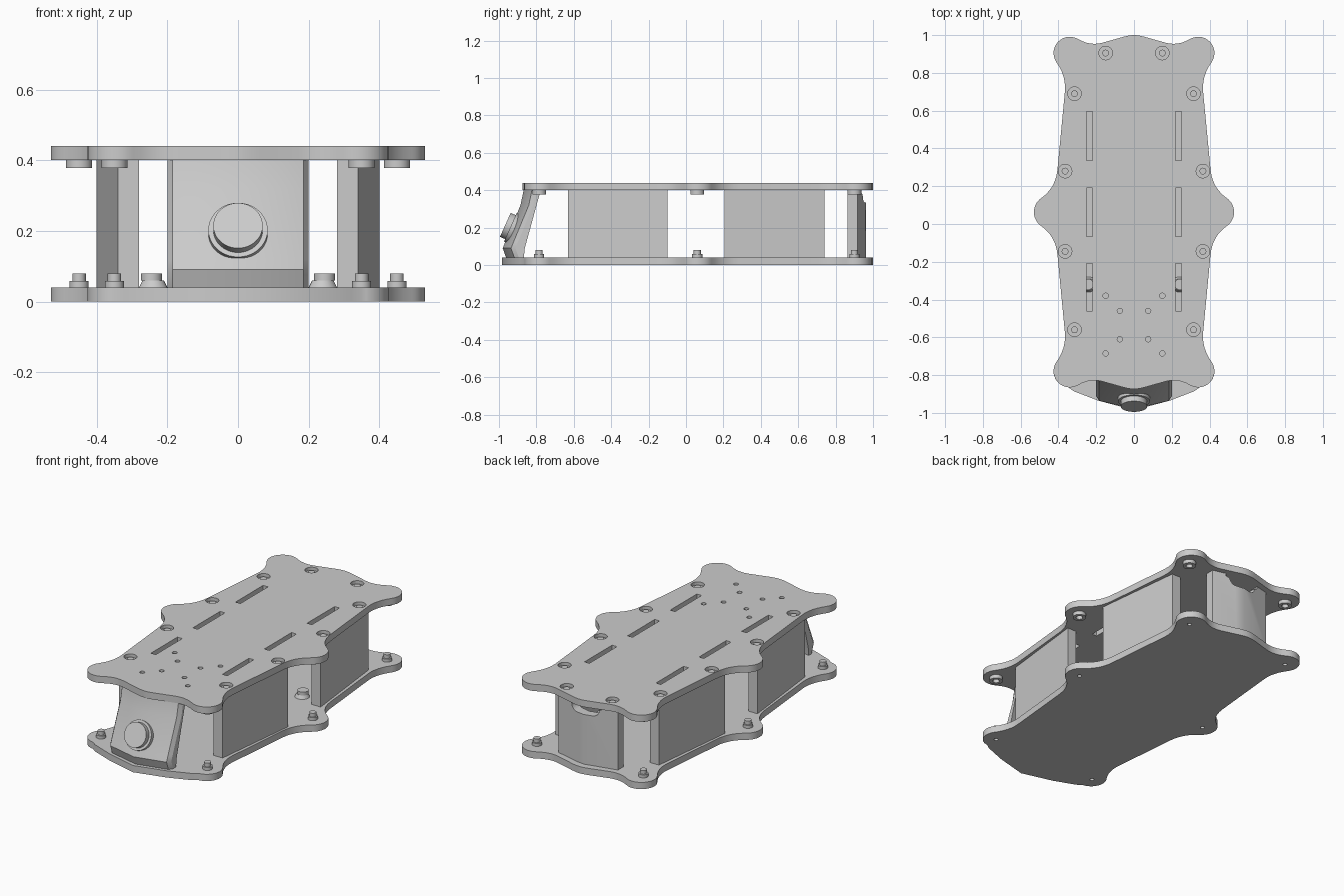
import bpy, bmesh
from math import sin, cos, radians
from mathutils import Vector, Matrix

cube = bpy.data.objects.get("Cube")
if cube:
    bpy.data.objects.remove(cube, do_unlink=True)

grey = bpy.data.materials.new("light_grey")
grey.use_nodes = True
GREY = (0.6, 0.6, 0.6, 1)
grey.diffuse_color = GREY
grey.node_tree.nodes["Principled BSDF"].inputs["Base Color"].default_value = GREY

MID = 0.063          # mirror line of the plates along y
T, Z1, H = 0.04, 0.40, 0.44


def finish(bm, name, smooth=True):
    bmesh.ops.recalc_face_normals(bm, faces=bm.faces)
    me = bpy.data.meshes.new(name)
    bm.to_mesh(me)
    bm.free()
    me.materials.append(grey)
    ob = bpy.data.objects.new(name, me)
    bpy.context.collection.objects.link(ob)
    if smooth:
        bpy.ops.object.select_all(action='DESELECT')
        ob.select_set(True)
        bpy.context.view_layer.objects.active = ob
        bpy.ops.object.shade_smooth_by_angle(angle=radians(30))
    return ob


def prism(bm, pts, z0, z1):
    face = bm.faces.new([bm.verts.new((x, y, z0)) for x, y in pts])
    top = bmesh.ops.extrude_face_region(bm, geom=[face])["geom"]
    bmesh.ops.translate(bm, vec=(0, 0, z1 - z0),
                        verts=[v for v in top if isinstance(v, bmesh.types.BMVert)])


def cyl(bm, x, y, z0, z1, r, r2=None, n=24):
    bmesh.ops.create_cone(bm, cap_ends=True, segments=n, radius1=r,
                          radius2=r if r2 is None else r2, depth=z1 - z0,
                          matrix=Matrix.Translation((x, y, (z0 + z1) / 2)))


def cut(ob, bm, name):
    cutter = finish(bm, name, False)
    cutter.hide_render = True
    mod = ob.modifiers.new("cut", 'BOOLEAN')
    mod.operation, mod.solver, mod.object = 'DIFFERENCE', 'EXACT', cutter
    bpy.context.view_layer.objects.active = ob
    bpy.ops.object.modifier_apply(modifier="cut")
    bpy.data.objects.remove(cutter, do_unlink=True)


def arc(cx, cy, r, a0, a1, n):
    angles = [radians(a0 + (a1 - a0) * i / n) for i in range(n + 1)]
    return [(cx + r * cos(a), cy + r * sin(a)) for a in angles]


def bend(p0, c, p1, n=6):
    p0, c, p1 = Vector(p0), Vector(c), Vector(p1)
    out = []
    for i in range(n + 1):
        t = i / n
        out.append(tuple(p0 * (1 - t) ** 2 + c * 2 * t * (1 - t) + p1 * t * t))
    return out


# Plate outline: one quarter, then mirrored
corner = arc(0.34, 0.905, 0.086, 120, -35, 14)
side = arc(0.44, MID, 0.09, 55, 0, 7)
flank = (bend(corner[-1], (0.358, 0.782), (0.366, 0.70))[1:]
         + bend((0.405, 0.29), (0.414, 0.191), side[0])[:-1] + side)
tip = bend((0, 1), (0.03, 1), (0.08, 0.984), 4)
quarter = tip + bend((0.17, 0.959), (0.233, 0.942), corner[0])[:-1] + corner + flank


def flip(pts):
    return [(x, 2 * MID - y) for x, y in reversed(pts)]


def whole(half):
    return half + [(-x, y) for x, y in reversed(half) if x > 0.001]


nose = [(0, -0.985), (0.19, -0.935), (0.32, -0.885)]
nose_lobe = arc(0.34, 2 * MID - 0.905, 0.086, -85, 35, 12)
top_half = quarter + flip(quarter)[1:]
bottom_half = quarter + flip(flank)[1:] + nose_lobe[::-1] + nose[::-1]

bm = bmesh.new()
prism(bm, whole(top_half), Z1, H)
top_plate = finish(bm, "top_plate")
bm = bmesh.new()
prism(bm, whole(bottom_half), 0, T)
bottom_plate = finish(bm, "bottom_plate")

LOBES = [(s * x, y) for s in (-1, 1) for x, y in ((0.35, 0.9), (0.45, 0.06), (0.35, -0.785))]
SCREWS = [(0.15, 0.905), (0.315, 0.69), (0.365, 0.28), (0.365, -0.145), (0.315, -0.56)]
MOUNTS = [(0.15, -0.38), (0.075, -0.46), (0.075, -0.61), (0.15, -0.685)]

# Openings in the top plate: cable slots, mounting holes, countersinks
bm = bmesh.new()
for s in (-1, 1):
    for y0, y1 in ((0.335, 0.595), (-0.065, 0.19), (-0.46, -0.21)):
        x0, x1 = s * 0.235 - 0.016, s * 0.235 + 0.016
        prism(bm, [(x0, y0), (x1, y0), (x1, y1), (x0, y1)], Z1 - 0.05, H + 0.05)
    for x, y in MOUNTS:
        cyl(bm, s * x, y, Z1 - 0.05, H + 0.05, 0.014, n=16)
    for x, y in SCREWS:
        cyl(bm, s * x, y, H - 0.02, H + 0.05, 0.036)
cut(top_plate, bm, "top_cutter")

# Small holes under the bottom plate
bm = bmesh.new()
for x, y in LOBES:
    cyl(bm, x, y, -0.05, 0.02, 0.012, n=12)
cut(bottom_plate, bm, "bottom_cutter")

# Screw heads inside the countersinks
bm = bmesh.new()
for s in (-1, 1):
    for x, y in SCREWS:
        cyl(bm, s * x, y, H - 0.021, H - 0.01, 0.018, n=16)
finish(bm, "countersunk_screws")

# Fasteners at the lobes: studs below, hollow nuts above
bm = bmesh.new()
for x, y in LOBES:
    cyl(bm, x, y, T - 0.005, 0.058, 0.027)
    cyl(bm, x, y, 0.058, 0.08, 0.019)
finish(bm, "lobe_studs")
bm = bmesh.new()
for x, y in LOBES:
    cyl(bm, x, y, 0.378, Z1 + 0.002, 0.037)
nuts = finish(bm, "lobe_nuts")
bm = bmesh.new()
for x, y in LOBES:
    cyl(bm, x, y, 0.36, Z1 - 0.002, 0.019)
cut(nuts, bm, "nut_cutter")

# Flanged posts on the floor
bm = bmesh.new()
for s in (-1, 1):
    for y in (0.26, -0.32):
        cyl(bm, s * 0.24, y, T - 0.005, 0.06, 0.043, 0.03)
        cyl(bm, s * 0.245, y, 0.06, 0.08, 0.03)
finish(bm, "floor_posts")

# Side walls that follow the tapering flanks
for s, side_name in ((1, "left"), (-1, "right")):
    for end, a, b in (("front", (0.34, -0.63), (0.40, -0.10)),
                      ("rear", (0.40, 0.205), (0.34, 0.74))):
        bm = bmesh.new()
        prism(bm, [(s * a[0], a[1]), (s * b[0], b[1]),
                   (s * (b[0] - 0.06), b[1]), (s * (a[0] - 0.06), a[1])], T, Z1)
        finish(bm, f"{side_name}_{end}_wall", False)

# Rear panel with a rounded notch
bm = bmesh.new()
prism(bm, whole([(0, 0.962), (0.05, 0.955), (0.195, 0.918), (0.195, 0.863), (0, 0.91)])[:-1], T, Z1)
rear_panel = finish(bm, "rear_panel")
bm = bmesh.new()
outline = [(0.115, 0.45), (0.115, 0.385)] + arc(0.05, 0.375, 0.04, 0, -90, 6)
outline += [(-x, z) for x, z in reversed(outline)]
prism(bm, outline, -1.1, -0.8)
bm.transform(Matrix.Rotation(radians(90), 4, 'X'))
cut(rear_panel, bm, "notch_cutter")

# Tilted camera panel, swept across x with a pointed middle
PROFILE = [(-0.962, T), (-0.98, 0.09), (-0.968, 0.12), (-0.885, 0.32), (-0.868, Z1),
           (-0.825, Z1), (-0.91, 0.09), (-0.915, T)]
bm = bmesh.new()
rows = []
for x in (-0.2, -0.185, 0, 0.185, 0.2):
    back = 0.24 * abs(x)
    chamfer = 0.02 if abs(x) > 0.19 else 0
    rows.append([bm.verts.new((x, y + back + (chamfer if i < 5 else 0), z))
                 for i, (y, z) in enumerate(PROFILE)])
n = len(PROFILE)
for a, b in zip(rows, rows[1:]):
    for i in range(n):
        bm.faces.new((a[i], a[(i + 1) % n], b[(i + 1) % n], b[i]))
bm.faces.new(rows[0])
bm.faces.new(rows[-1])
finish(bm, "camera_panel")

# Camera lens and its collar, tipped upward
tilt = Matrix.Translation((0, -0.966, 0.215)) @ Matrix.Rotation(radians(66), 4, 'X')
for name, r, z0, z1 in (("camera_lens", 0.07, -0.09, 0), ("lens_collar", 0.084, -0.09, -0.03)):
    bm = bmesh.new()
    cyl(bm, 0, 0, z0, z1, r, n=40)
    bm.transform(tilt)
    finish(bm, name)
